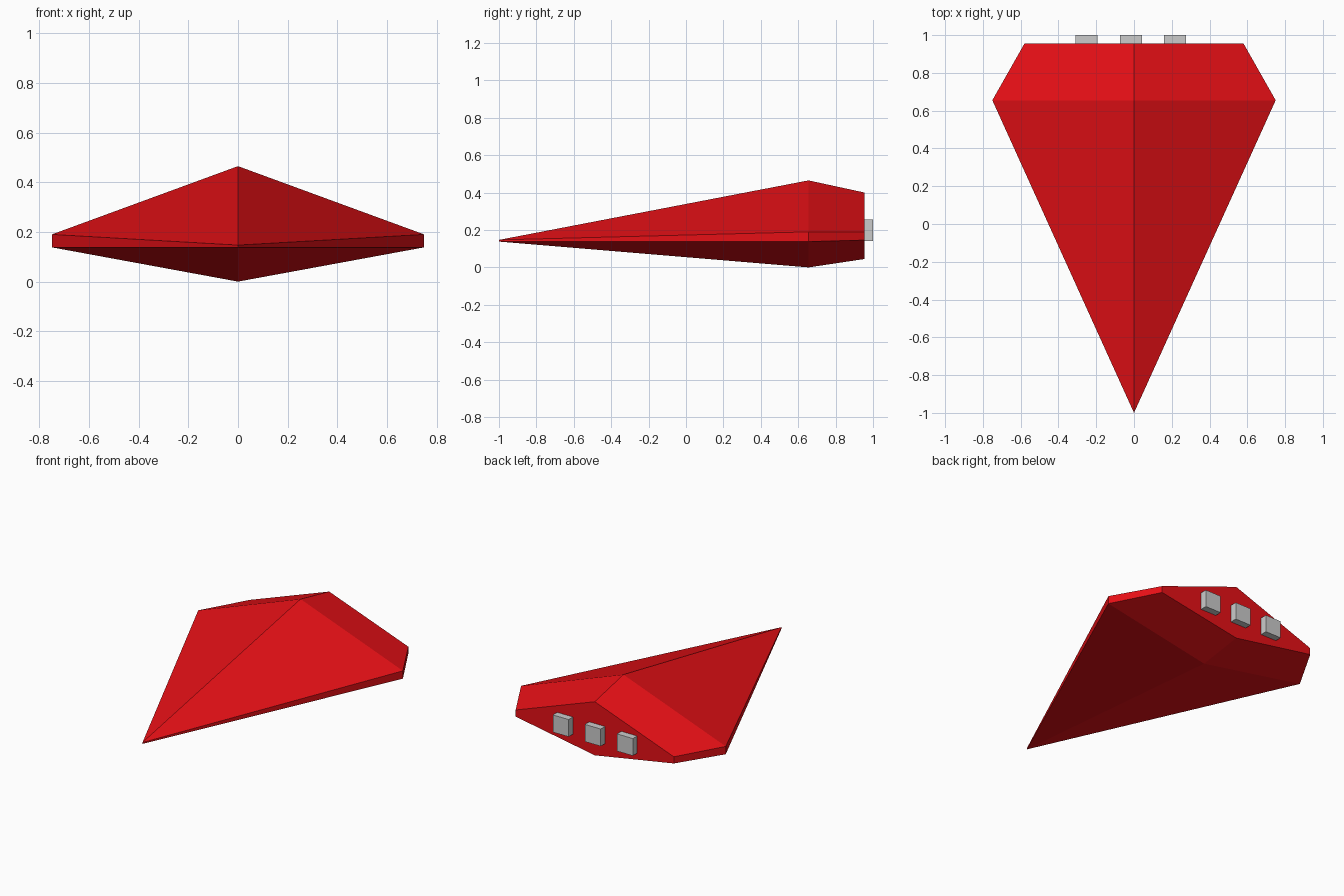
import bpy, bmesh

if "Cube" in bpy.data.objects:
    bpy.data.objects.remove(bpy.data.objects["Cube"])

red = bpy.data.materials.new("hull_red")
red.diffuse_color = (0.8, 0.005, 0.008, 1)
red.use_nodes = True
red.node_tree.nodes["Principled BSDF"].inputs["Base Color"].default_value = red.diffuse_color


def section(bm, y, half_width, top, side_top, side_low, bottom):
    """One six-sided hull cross-section, starting from the top ridge."""
    w = half_width
    pts = [(0, top), (w, side_top), (w, side_low),
           (0, bottom), (-w, side_low), (-w, side_top)]
    return [bm.verts.new((x, y, z)) for x, z in pts]


# Hull: sharp nose blade, widest section, tapered stern
bm = bmesh.new()
nose_top = bm.verts.new((0, -1, 0.147))
nose_low = bm.verts.new((0, -1, 0.138))
nose = [nose_top, nose_top, nose_low, nose_low, nose_low, nose_top]
wide = section(bm, 0.655, 0.75, 0.465, 0.19, 0.138, 0.0)
stern = section(bm, 0.955, 0.58, 0.40, 0.19, 0.146, 0.045)
for a, b in ((nose, wide), (wide, stern)):
    for i in range(6):
        j = (i + 1) % 6
        loop = dict.fromkeys((a[i], a[j], b[j], b[i]))
        bm.faces.new(list(loop))
bm.faces.new(stern)
bmesh.ops.recalc_face_normals(bm, faces=bm.faces)
mesh = bpy.data.meshes.new("hull")
bm.to_mesh(mesh)
bm.free()
mesh.materials.append(red)
hull = bpy.data.objects.new("hull", mesh)
bpy.context.collection.objects.link(hull)

# Three engine blocks set into the stern
for i, x in enumerate((-0.2525, -0.0165, 0.218)):
    bpy.ops.mesh.primitive_cube_add(size=1, location=(x, 0.97, 0.199))
    engine = bpy.context.object
    engine.name = f"engine_{i + 1}"
    engine.scale = (0.116, 0.06, 0.114)
